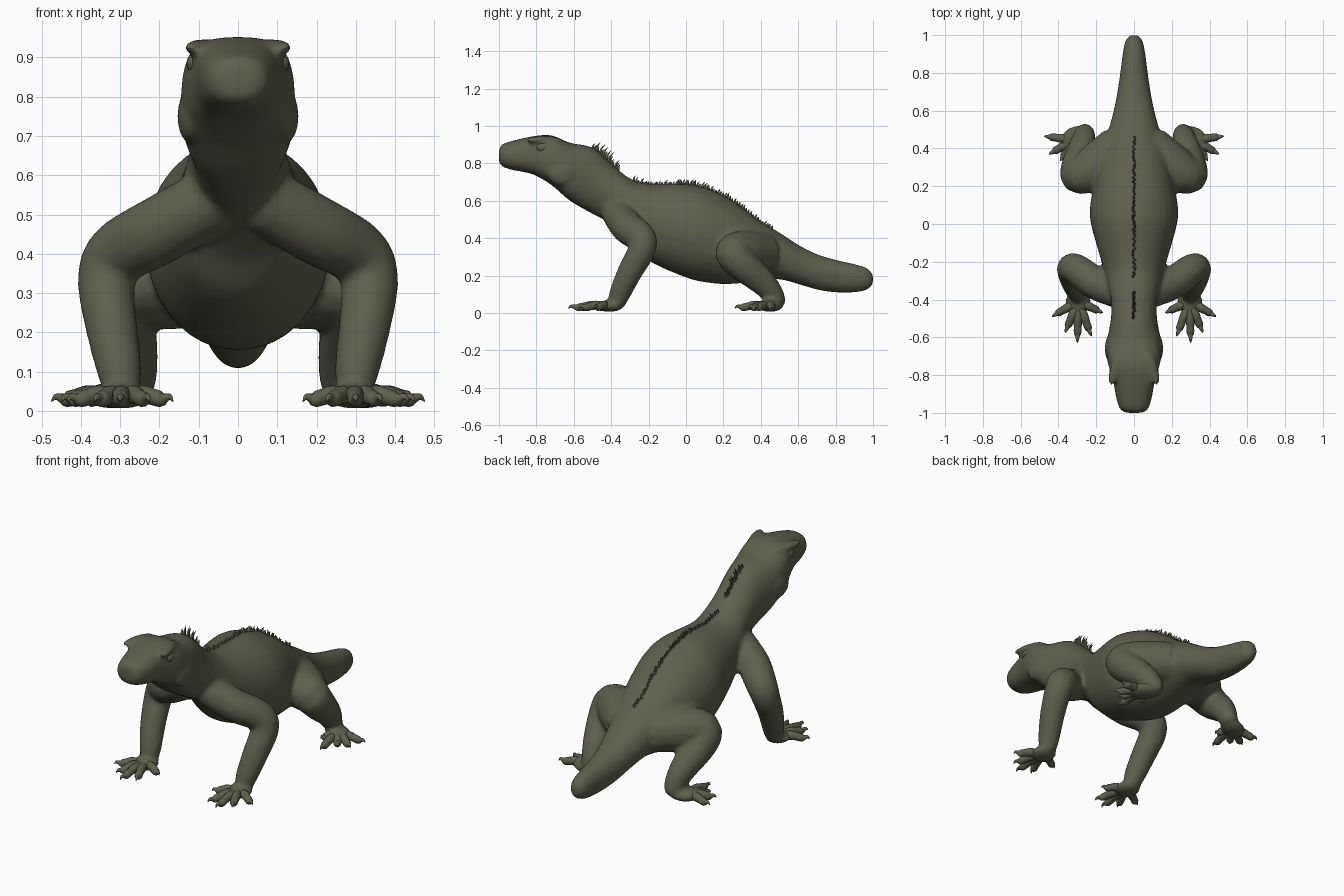
import bpy, bmesh, math, random
from mathutils import Vector, Matrix

if "Cube" in bpy.data.objects:
    bpy.data.objects.remove(bpy.data.objects["Cube"])

random.seed(4)
skin = bpy.data.materials.new("dark olive skin")
skin.diffuse_color = (0.115, 0.115, 0.074, 1)
skin.use_nodes = True
skin.node_tree.nodes["Principled BSDF"].inputs["Base Color"].default_value = skin.diffuse_color


def spline(rows, steps):
    """Catmull-Rom samples through rows of numbers."""
    out = []
    for i in range(len(rows) - 1):
        a, b, c, d = (rows[max(i - 1, 0)], rows[i], rows[i + 1], rows[min(i + 2, len(rows) - 1)])
        for k in range(steps):
            t = k / steps
            out.append([0.5 * (2 * q + (r - p) * t + (2 * p - 5 * q + 4 * r - s) * t * t
                               + (3 * q - p - 3 * r + s) * t ** 3) for p, q, r, s in zip(a, b, c, d)])
    return out + [list(rows[-1])]


def skin_rings(bm, rings):
    vs = [[bm.verts.new(p) for p in ring] for ring in rings]
    n = len(vs[0])
    faces = [bm.faces.new((a[i], a[(i + 1) % n], b[(i + 1) % n], b[i]))
             for a, b in zip(vs, vs[1:]) for i in range(n)]
    faces += [bm.faces.new(vs[0][::-1]), bm.faces.new(vs[-1])]
    bmesh.ops.recalc_face_normals(bm, faces=faces)


def tube(bm, pts, side=1, steps=4, n=14):
    """Round tube along (x, y, z, radius) points; side mirrors x."""
    rows = spline(pts, steps)
    ps = [Vector((side * r[0], r[1], r[2])) for r in rows]
    rings, u, old = [], None, None
    for i, p in enumerate(ps):
        t = (ps[min(i + 1, len(ps) - 1)] - ps[max(i - 1, 0)]).normalized()
        u = t.orthogonal().normalized() if u is None else old.rotation_difference(t) @ u
        old, v, r = t, t.cross(u), max(rows[i][3], 0.001)
        rings.append([p + r * (u * math.cos(2 * math.pi * k / n) + v * math.sin(2 * math.pi * k / n))
                      for k in range(n)])
    skin_rings(bm, rings)


def blob(bm, loc, size, side=1, turn=0, tilt=0):
    m = (Matrix.Translation((side * loc[0], loc[1], loc[2])) @ Matrix.Rotation(side * turn, 4, 'Z')
         @ Matrix.Rotation(tilt, 4, 'X') @ Matrix.Diagonal((*size, 1)))
    bmesh.ops.create_uvsphere(bm, u_segments=20, v_segments=12, radius=1, matrix=m)


def finish(bm, name):
    me = bpy.data.meshes.new(name)
    for f in bm.faces:
        f.smooth = True
    bm.to_mesh(me)
    bm.free()
    me.materials.append(skin)
    ob = bpy.data.objects.new(name, me)
    bpy.context.collection.objects.link(ob)
    return ob


# trunk stations: y, top z, bottom z, half width, squareness
trunk = [(-1.0, .87, .81, .035, 2.2), (-.985, .90, .785, .07, 2.3), (-.93, .92, .765, .092, 2.4),
         (-.82, .945, .742, .113, 2.7), (-.72, .95, .685, .142, 2.8), (-.62, .91, .60, .142, 2.5),
         (-.5, .885, .53, .122, 2.2), (-.4, .80, .475, .122, 2.1), (-.3, .72, .39, .145, 2.1),
         (-.2, .69, .28, .172, 2.1), (0, .69, .19, .228, 2.1), (.1, .67, .165, .232, 2.1),
         (.2, .63, .155, .213, 2.1), (.3, .565, .16, .192, 2.1), (.4, .49, .175, .17, 2.1),
         (.5, .43, .18, .135, 2.1), (.6, .365, .155, .108, 2.1), (.7, .315, .125, .088, 2.1),
         (.8, .285, .11, .073, 2.1), (.9, .262, .11, .06, 2.1), (.97, .24, .125, .045, 2.1),
         (1.0, .205, .155, .02, 2)]
upper_arm_to_wrist = [(.06, -.37, .54, .085), (.2, -.315, .46, .088), (.305, -.24, .4, .082),
                      (.335, -.24, .33, .074), (.323, -.3, .22, .067), (.302, -.355, .10, .057),
                      (.295, -.37, .04, .042)]
thigh_to_ankle = [(.08, .42, .32, .11), (.2, .31, .325, .118), (.285, .255, .32, .1),
                  (.3, .3, .26, .088), (.275, .41, .165, .072), (.26, .475, .085, .055),
                  (.265, .485, .04, .042)]

# body, head, tail and limbs fused into one smooth skin
bm = bmesh.new()
rings = []
for y, top, low, w, e in spline(trunk, 4):
    ring = []
    for k in range(32):
        c, s = math.cos(k * math.pi / 16), math.sin(k * math.pi / 16)
        ring.append((w * math.copysign(abs(c) ** (2 / e), c), y,
                     (top + low) / 2 + (top - low) / 2 * math.copysign(abs(s) ** (2 / e), s)))
    rings.append(ring)
skin_rings(bm, rings)
for side in (1, -1):
    tube(bm, upper_arm_to_wrist, side)
    tube(bm, thigh_to_ankle, side)
    blob(bm, (.295, -.41, .037), (.068, .075, .031), side)                  # palm
    blob(bm, (.315, .45, .04), (.085, .065, .034), side, turn=-.6)          # sole
    blob(bm, (.095, -.76, .925), (.03, .1, .022), side, turn=.3)            # brow ridge
    blob(bm, (.12, -.66, .75), (.035, .08, .07), side)                      # jowl
body = finish(bm, "body")
mod = body.modifiers.new("fuse", 'REMESH')
mod.mode, mod.voxel_size, mod.use_smooth_shade = 'VOXEL', 0.012, True
mod = body.modifiers.new("soften", 'SMOOTH')
mod.factor, mod.iterations = 0.5, 6

# eyes
bm = bmesh.new()
for side in (1, -1):
    blob(bm, (.108, -.76, .885), (.022, .04, .027), side, turn=.2)
finish(bm, "eyes")

# toes and claws: palm point, then tips
feet = {"front_toes": ((.295, -.41), [(.165, -.47), (.225, -.595), (.3, -.63), (.365, -.575), (.435, -.49)]),
        "hind_toes": ((.315, .445), [(.475, .465), (.45, .37), (.39, .335), (.335, .26), (.26, .37)])}
for name, (root, tips) in feet.items():
    bm = bmesh.new()
    for side in (1, -1):
        for tip in tips:
            def at(t, z, r):
                return (root[0] + (tip[0] - root[0]) * t, root[1] + (tip[1] - root[1]) * t, z, r)
            tube(bm, [at(.1, .035, .02), at(.4, .042, .024), at(.6, .036, .021), at(.76, .03, .02),
                      at(.84, .033, .012), at(.93, .036, .008), at(1, .024, .001)], side, 3, 10)
    finish(bm, name)

# crest of small spines along nape and back
bm = bmesh.new()
line = spline(trunk, 8)


def spine(y, h):
    top = next(a[1] + (b[1] - a[1]) * (y - a[0]) / (b[0] - a[0])
               for a, b in zip(line, line[1:]) if a[0] <= y <= b[0])
    x = random.uniform(-.006, .006)
    lean = random.uniform(.3, .9)
    tube(bm, [(x, y, top - .012, .008), (x, y + h * lean * .4, top + h * .5, .005),
              (x + random.uniform(-.008, .008), y + h * lean, top + h, .0005)], 1, 2, 6)


for i in range(16):
    spine(-.5 + i * .009, random.uniform(.015, .045))
for i in range(60):
    spine(-.28 + i * .0125, random.uniform(.008, .026) * (1 if i < 48 else .6))
finish(bm, "crest_spines")
